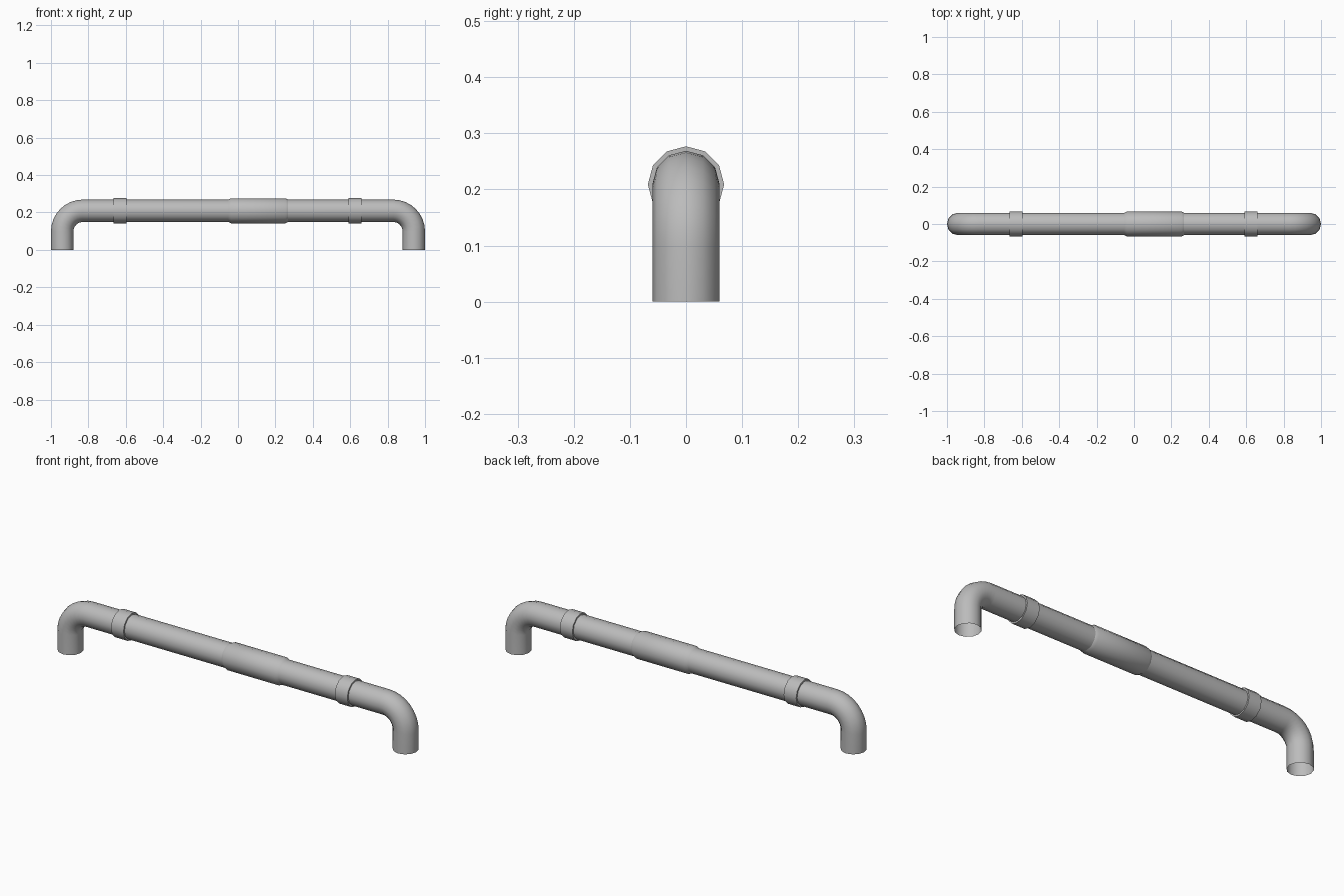
import bpy, bmesh, math
from mathutils import Vector

SIDES = 12
PIPE_R = 0.06
AXIS_Z = 0.209
BEND_R = 0.11
LEG_X = 0.94

if "Cube" in bpy.data.objects:
    bpy.data.objects.remove(bpy.data.objects["Cube"])

# Plain grey metal
grey = bpy.data.materials.new("grey metal")
grey.use_nodes = True
colour = (0.5, 0.5, 0.5, 1)
grey.diffuse_color = colour
grey.node_tree.nodes["Principled BSDF"].inputs["Base Color"].default_value = colour


def sweep(name, stations):
    """Skin open rings along (centre, tangent, radius) stations in the XZ plane."""
    bm = bmesh.new()
    rings = []
    for centre, tangent, radius in stations:
        side = Vector((0, 1, 0))
        up = tangent.cross(side)
        ring = []
        for i in range(SIDES):
            a = math.tau * i / SIDES
            ring.append(bm.verts.new(centre + radius * (math.cos(a) * up + math.sin(a) * side)))
        rings.append(ring)
    for r0, r1 in zip(rings, rings[1:]):
        for i in range(SIDES):
            j = (i + 1) % SIDES
            bm.faces.new((r0[i], r0[j], r1[j], r1[i]))
    bmesh.ops.recalc_face_normals(bm, faces=bm.faces)
    mesh = bpy.data.meshes.new(name)
    bm.to_mesh(mesh)
    bm.free()
    mesh.materials.append(grey)
    obj = bpy.data.objects.new(name, mesh)
    bpy.context.collection.objects.link(obj)
    bpy.ops.object.select_all(action='DESELECT')
    obj.select_set(True)
    bpy.context.view_layer.objects.active = obj
    bpy.ops.object.shade_smooth_by_angle(angle=math.radians(35))
    return obj


def lathe_x(name, profile):
    """Turned part around the bar axis from (x, radius) pairs."""
    return sweep(name, [(Vector((x, 0, AXIS_Z)), Vector((1, 0, 0)), r) for x, r in profile])


# Bent pipe with open feet
half = []
for k in range(9):
    a = math.pi / 2 * k / 8
    centre = Vector((-LEG_X + BEND_R * (1 - math.cos(a)), 0, AXIS_Z - BEND_R * (1 - math.sin(a))))
    half.append((centre, Vector((math.sin(a), 0, math.cos(a))), PIPE_R))
foot = [(Vector((-LEG_X, 0, 0)), Vector((0, 0, 1)), PIPE_R)]
left = foot + half
right = [(Vector((-c.x, 0, c.z)), Vector((t.x, 0, -t.z)), r) for c, t, r in reversed(left)]
sweep("handle_pipe", left + right)

# Narrow collars near both bends
for name, x in (("right_collar", -0.63), ("left_collar", 0.625)):
    lathe_x(name, [(x - 0.035, 0.058), (x - 0.035, 0.068), (x + 0.035, 0.068), (x + 0.035, 0.058)])

# Off-centre grip sleeve with tapered ends
lathe_x("grip_sleeve", [(-0.053, 0.059), (-0.037, 0.067), (0.253, 0.067), (0.269, 0.059)])
